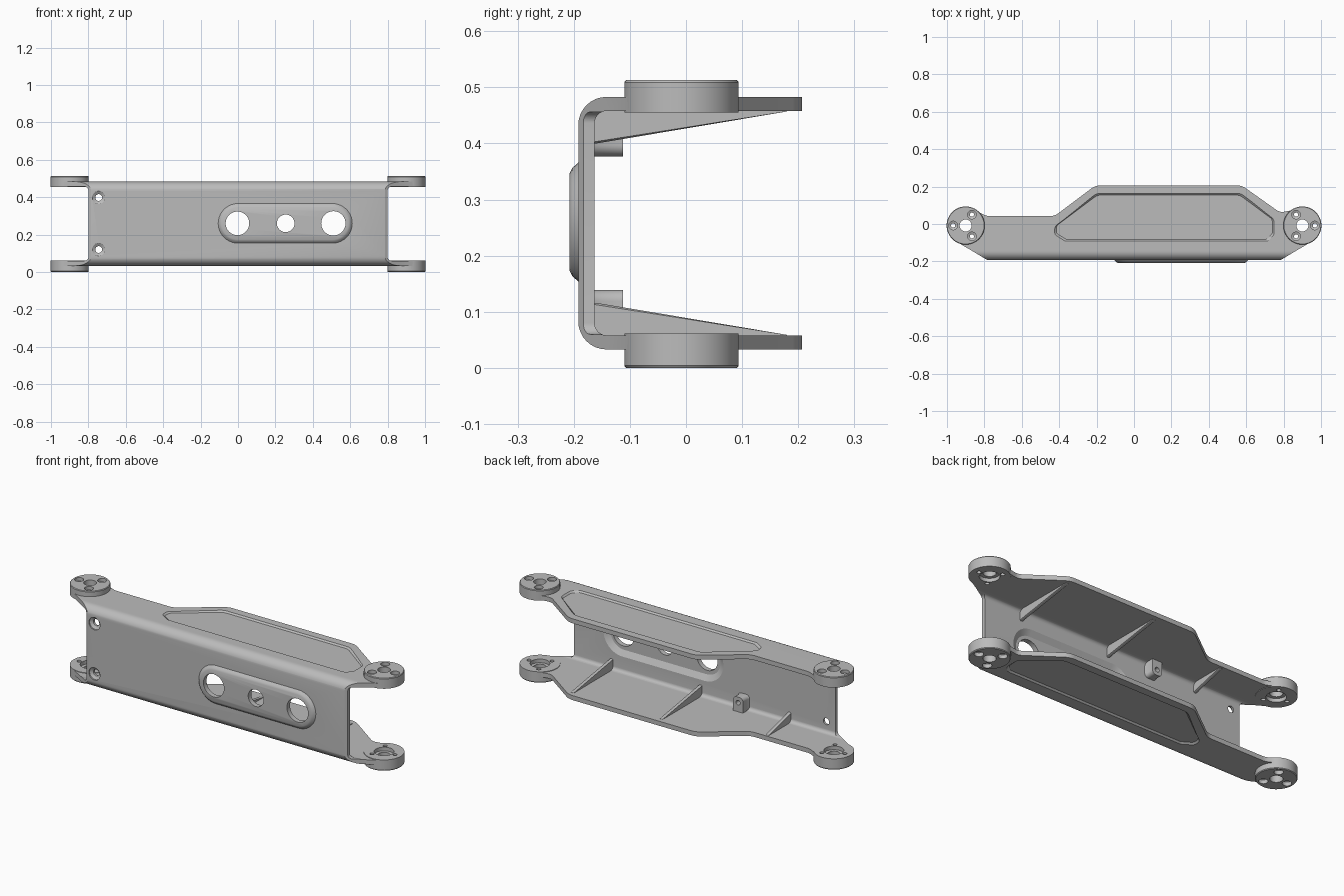
import bpy, bmesh, math
from mathutils import Vector

if "Cube" in bpy.data.objects:
    bpy.data.objects.remove(bpy.data.objects["Cube"])

metal = bpy.data.materials.new("grey metal")
metal.use_nodes = True
GREY = (0.5, 0.5, 0.5, 1)
metal.diffuse_color = GREY
metal.node_tree.nodes["Principled BSDF"].inputs["Base Color"].default_value = GREY

MID = 0.2565          # height of the mirror plane between the flanges
END_X, END_Y = 0.9, -0.008


def rounded(points):
    """Polygon of (u, v, radius) corners with filleted corners."""
    out = []
    for i, (u, v, r) in enumerate(points):
        p = Vector((u, v))
        a = Vector(points[i - 1][:2]) - p
        b = Vector(points[(i + 1) % len(points)][:2]) - p
        if r == 0:
            out.append(p)
            continue
        half = a.angle(b) / 2
        t = min(r / math.tan(half), a.length * 0.49, b.length * 0.49)
        s, e = p + a.normalized() * t, p + b.normalized() * t
        c = p + (a.normalized() + b.normalized()).normalized() * (t / math.cos(half))
        sweep = (s - c).angle_signed(e - c)
        steps = 8
        for k in range(steps + 1):
            w = -sweep * k / steps
            d = s - c
            out.append(c + Vector((d.x * math.cos(w) - d.y * math.sin(w),
                                   d.x * math.sin(w) + d.y * math.cos(w))))
    return out


def circle(x, y, r, n=48):
    return [(x + r * math.cos(2 * math.pi * k / n),
             y + r * math.sin(2 * math.pi * k / n)) for k in range(n)]


def stadium(x0, x1, z, r, n=20):
    arc = [math.pi * k / n - math.pi / 2 for k in range(n + 1)]
    return ([(x1 + r * math.cos(a), z + r * math.sin(a)) for a in arc]
            + [(x0 - r * math.cos(a), z - r * math.sin(a)) for a in arc])


def loft(name, axis, sections):
    """Solid through (position, outline) sections along an axis."""
    place = {"x": lambda p, w: (w, p[0], p[1]),
             "y": lambda p, w: (p[0], w, p[1]),
             "z": lambda p, w: (p[0], p[1], w)}[axis]
    bm = bmesh.new()
    rings = [[bm.verts.new(place(p, w)) for p in pts] for w, pts in sections]
    n = len(rings[0])
    for lo, hi in zip(rings, rings[1:]):
        for i in range(n):
            j = (i + 1) % n
            bm.faces.new((lo[i], lo[j], hi[j], hi[i]))
    bm.faces.new(rings[0][::-1])
    bm.faces.new(rings[-1])
    bmesh.ops.recalc_face_normals(bm, faces=bm.faces)
    mesh = bpy.data.meshes.new(name)
    bm.to_mesh(mesh)
    bm.free()
    mesh.materials.append(metal)
    ob = bpy.data.objects.new(name, mesh)
    bpy.context.collection.objects.link(ob)
    return ob


def bake(ob, operations):
    """Apply a list of (operation, tool) booleans and remove the tools."""
    for op, tool in operations:
        m = ob.modifiers.new(tool.name, "BOOLEAN")
        m.operation, m.solver, m.object = op, "EXACT", tool
    bpy.context.view_layer.update()
    graph = bpy.context.evaluated_depsgraph_get()
    mesh = bpy.data.meshes.new_from_object(ob.evaluated_get(graph))
    ob.modifiers.clear()
    ob.data = mesh
    for tool in {t for _, t in operations}:
        bpy.data.objects.remove(tool)


def flip(side, z):
    """Height on the top flange, or mirrored onto the bottom one."""
    return z if side > 0 else 2 * MID + 0.003 - z if z < 0.5 else 2 * MID - z


# Channel: C-shaped section along x
section = rounded([(0.3, 0.483, 0), (-0.192, 0.483, 0.05), (-0.192, 0.033, 0.05),
                   (0.3, 0.033, 0), (0.3, 0.058, 0), (-0.163, 0.058, 0.022),
                   (-0.163, 0.458, 0.022), (0.3, 0.458, 0)])
channel = loft("channel_bracket", "x", [(-1.1, section), (1.1, section)])

# Plan outline of both flanges
plan = rounded([(-0.78, -0.195, 0.03), (0.78, -0.195, 0.03), (0.953, -0.092, 0),
                (0.9, 0.06, 0), (0.845, 0.073, 0), (0.78, 0.062, 0.05),
                (0.575, 0.207, 0.09), (-0.205, 0.207, 0.09), (-0.425, 0.042, 0.08),
                (-0.785, 0.042, 0.06), (-0.84, 0.068, 0), (-0.9, 0.06, 0),
                (-0.953, -0.092, 0)])
ops = [("INTERSECT", loft("plan_cutter", "z", [(-0.2, plan), (0.7, plan)]))]

# Open ends of the web, and the pivot bosses with their screw holes
for sx in (-1, 1):
    gap = rounded([(sx * 0.8, 0.06, 0.02), (sx * 1.2, 0.06, 0),
                   (sx * 1.2, 0.456, 0), (sx * 0.8, 0.456, 0.02)])
    ops.append(("DIFFERENCE", loft("end_cutter", "y", [(-0.3, gap), (0.4, gap)])))
    for side in (-1, 1):
        def stepped(name, x, y, steps):
            return loft(name, "z", [(flip(side, z), circle(x, y, r)) for z, r in steps])
        cx = sx * END_X
        ops.append(("UNION", stepped("boss", cx, END_Y,
                    [(0.455, 0.102), (0.509, 0.102), (0.513, 0.099)])))
        ops.append(("DIFFERENCE", stepped("pivot_cutter", cx, END_Y,
                    [(0.44, 0.05), (0.475, 0.05), (0.475, 0.032), (0.53, 0.032)])))
        for k in range(3):
            a = 2 * math.pi * k / 3
            ops.append(("DIFFERENCE", stepped(
                "screw_cutter", cx + sx * 0.067 * math.cos(a), END_Y + 0.067 * math.sin(a),
                [(0.44, 0.011), (0.49, 0.011), (0.495, 0.023), (0.53, 0.023)])))

# Shallow panel recess in the outside of each flange
panel = rounded([(-0.36, -0.083, 0.01), (0.71, -0.083, 0.03), (0.74, -0.05, 0.02),
                 (0.74, 0.025, 0.03), (0.565, 0.155, 0.06), (-0.195, 0.155, 0.06),
                 (-0.415, -0.01, 0.03), (-0.415, -0.05, 0.02)])
wide = [(0.17 + (p.x - 0.17) * 1.02, 0.036 + (p.y - 0.036) * 1.09) for p in panel]
for side in (-1, 1):
    ops.append(("DIFFERENCE", loft("panel_cutter", "z", [
        (flip(side, 0.475), panel), (flip(side, 0.485), wide)])))

# Pressed slot in the web: raised outside, hollow inside
ops.append(("UNION", loft("slot_pad", "y", [
    (-0.18, stadium(0, 0.505, 0.26, 0.106)), (-0.192, stadium(0, 0.505, 0.26, 0.106)),
    (-0.203, stadium(0, 0.505, 0.26, 0.096)), (-0.208, stadium(0, 0.505, 0.26, 0.086))])))
ops.append(("DIFFERENCE", loft("slot_hollow", "y", [
    (-0.15, stadium(0, 0.505, 0.26, 0.12)), (-0.163, stadium(0, 0.505, 0.26, 0.115)),
    (-0.181, stadium(0, 0.505, 0.26, 0.085))])))

# Round windows and countersunk screw holes through the web
for x, r in ((-0.003, 0.063), (0.255, 0.047), (0.51, 0.065)):
    ops.append(("DIFFERENCE", loft("window_cutter", "y", [
        (-0.25, circle(x, 0.26, r)), (-0.1, circle(x, 0.26, r))])))
for z in (0.12, 0.398):
    ops.append(("DIFFERENCE", loft("countersink_cutter", "y", [
        (w, circle(-0.745, z, r)) for w, r in
        ((-0.25, 0.034), (-0.185, 0.034), (-0.175, 0.018), (-0.1, 0.018))])))
bake(channel, ops)

# Gusset ribs and tapped blocks inside the corners
parts = [channel]
for side, label in ((1, "top"), (-1, "bottom")):
    for name, x, tip, root in (("left", 0.57, 0.18, 0.4), ("middle", 0.025, 0.18, 0.4),
                               ("right", -0.52, 0.03, 0.405)):
        def web(g):
            return [(-0.17, flip(side, 0.462)), (tip, flip(side, 0.462)),
                    (tip, flip(side, 0.457)), (-0.16 - g, flip(side, root + g)),
                    (-0.17, flip(side, root + g))]
        parts.append(loft(f"{label}_{name}_rib", "x",
                          [(x - 0.009, web(0.003)), (x - 0.005, web(0)),
                           (x + 0.005, web(0)), (x + 0.009, web(0.003))]))
    block = rounded([(-0.27, flip(side, 0.465), 0), (-0.27, flip(side, 0.377), 0.02),
                     (-0.21, flip(side, 0.377), 0.02), (-0.21, flip(side, 0.465), 0)])
    foot = [(-0.24 + (p.x + 0.24) * 1.3, p.y) for p in block]
    ob = loft(f"{label}_tapped_block", "y", [(-0.17, foot), (-0.15, block), (-0.112, block)])
    hole = circle(-0.24, flip(side, 0.408), 0.013, 24)
    bake(ob, [("DIFFERENCE", loft("tap_cutter", "y", [(-0.155, hole), (-0.1, hole)]))])
    parts.append(ob)

for ob in parts:
    bpy.ops.object.select_all(action="DESELECT")
    ob.select_set(True)
    bpy.context.view_layer.objects.active = ob
    bpy.ops.object.shade_smooth_by_angle(angle=math.radians(30))
